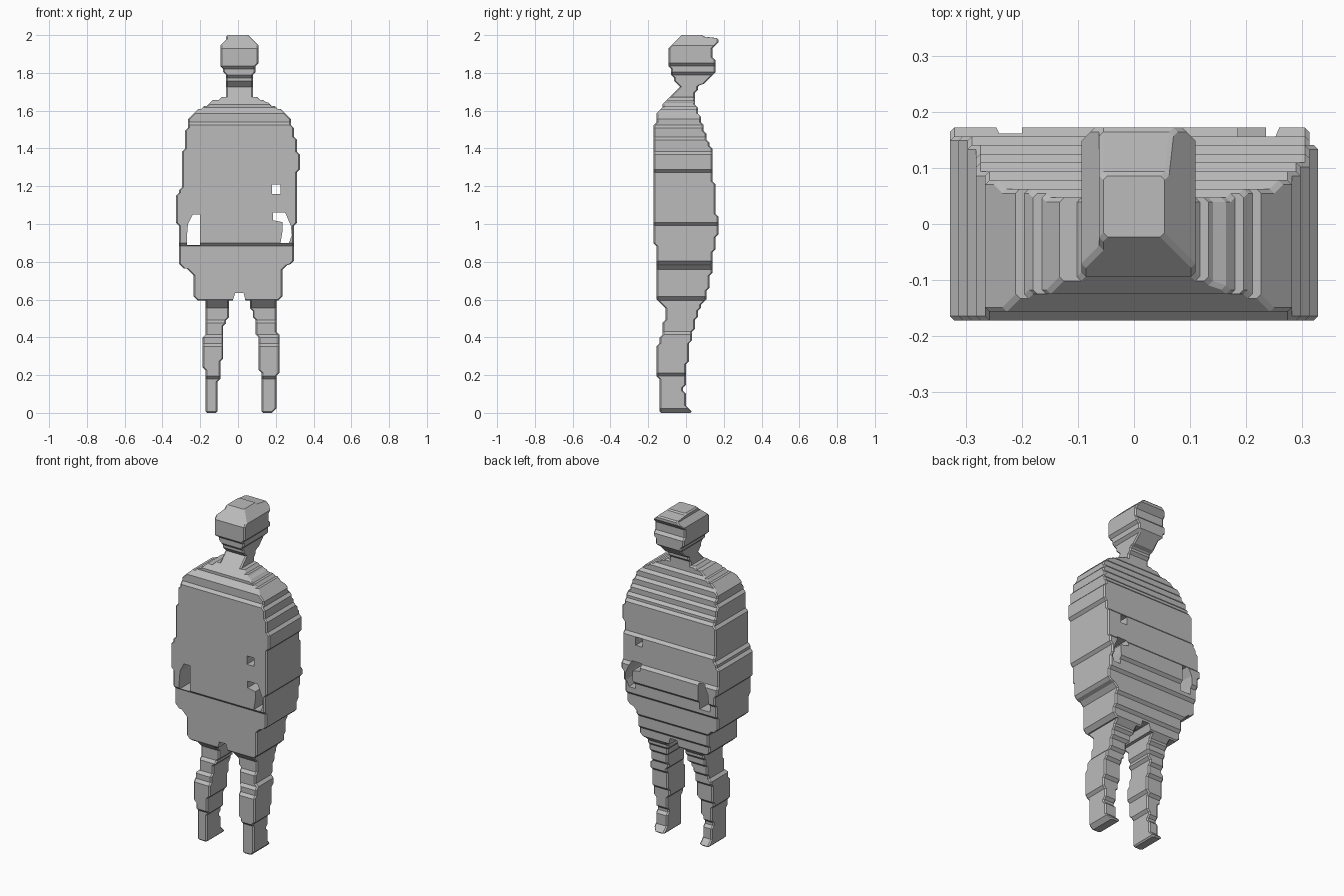
import bpy
import bmesh

old_cube = bpy.data.objects.get("Cube")
if old_cube:
    bpy.data.objects.remove(old_cube, do_unlink=True)

# One plain material for the whole figure
stone = bpy.data.materials.new("plain grey")
stone.use_nodes = True
grey = (0.5, 0.5, 0.5, 1)
stone.diffuse_color = grey
stone.node_tree.nodes["Principled BSDF"].inputs["Base Color"].default_value = grey

STEP = 2 / 128          # size of one stair step
HALF = STEP / 2

# Depth profile shared by all parts: height, front y, back y
DEPTH = [
    (0, -.14, .03), (.04, -.14, 0), (.13, -.14, -.01), (.17, -.145, -.005),
    (.23, -.155, .005), (.28, -.16, .01), (.36, -.15, .02), (.41, -.13, .035),
    (.49, -.115, .05), (.54, -.105, .07), (.565, -.12, .08), (.585, -.14, .095),
    (.6, -.16, .105), (.7, -.16, .125), (.78, -.16, .14), (.92, -.165, .155),
    (.94, -.165, .17), (1.03, -.165, .17), (1.05, -.165, .16),
    (1.2, -.165, .15), (1.29, -.17, .14), (1.4, -.17, .135), (1.5, -.17, .095),
    (1.55, -.16, .08), (1.6, -.145, .06), (1.63, -.12, .055), (1.655, -.1, .05),
    (1.675, -.08, .05), (1.695, -.055, .05), (1.72, -.035, .06),
    (1.74, -.045, .09), (1.76, -.065, .12), (1.805, -.08, .15),
    (1.86, -.1, .16), (1.88, -.1, .14), (1.925, -.09, .145),
    (1.95, -.075, .155), (1.965, -.06, .17), (1.98, -.04, .165), (1.99, -.025, .1),
]

# Width profiles: height, right x, left x
HEAD = [
    (1.64, -.065, .07), (1.77, -.06, .075), (1.8, -.075, .085), (1.84, -.09, .1),
    (1.89, -.1, .115), (1.93, -.1, .115), (1.965, -.08, .085), (2, -.05, .06),
]
TORSO = [
    (.595, -.2, .215), (.61, -.235, .235), (.74, -.24, .23), (.76, -.27, .235),
    (.78, -.3, .265), (.8, -.315, .29), (.94, -.315, .295), (1.06, -.325, .315),
    (1.16, -.32, .315), (1.2, -.3, .315), (1.35, -.295, .325), (1.5, -.275, .295),
    (1.58, -.25, .265), (1.605, -.21, .23), (1.635, -.16, .175),
    (1.655, -.12, .135), (1.67, -.08, .09),
]
RIGHT_LEG = [
    (0, -.175, -.11), (.13, -.175, -.105), (.2, -.175, -.1), (.29, -.185, -.085),
    (.39, -.185, -.075), (.41, -.175, -.075), (.48, -.17, -.07),
    (.5, -.175, -.05), (.62, -.18, -.045),
]
LEFT_LEG = [
    (0, .13, .195), (.13, .13, .2), (.2, .12, .21), (.24, .115, .22),
    (.3, .11, .22), (.39, .105, .215), (.49, .09, .2), (.53, .075, .2),
    (.62, .055, .2),
]

# Openings between arms and body, and between the legs: x, z
OPENINGS = [
    [(-.27, .89), (-.2, .89), (-.2, 1.05), (-.24, 1.05), (-.265, 1), (-.27, .94)],
    [(.18, 1.16), (.225, 1.16), (.225, 1.21), (.18, 1.21)],
    [(.225, .9), (.27, .9), (.285, .94), (.28, .99), (.25, 1.06), (.185, 1.06),
     (.185, 1.02), (.235, 1.01), (.235, .96)],
    [(-.035, .57), (.045, .57), (.03, .635), (-.015, .635)],
]


def sample(profile, z):
    """Interpolate a profile at height z."""
    for low, high in zip(profile, profile[1:]):
        if z <= high[0]:
            t = max(0, (z - low[0]) / (high[0] - low[0]))
            return [a + (b - a) * t for a, b in zip(low[1:], high[1:])]
    return list(profile[-1][1:])


def snap(value):
    return round(value / STEP) * STEP


def finish(name, bm):
    bmesh.ops.recalc_face_normals(bm, faces=bm.faces)
    mesh = bpy.data.meshes.new(name)
    bm.to_mesh(mesh)
    bm.free()
    mesh.materials.append(stone)
    obj = bpy.data.objects.new(name, mesh)
    bpy.context.collection.objects.link(obj)
    return obj


def stepped_part(name, widths):
    """Loft chamfered rectangles with stair steps of a fixed size."""
    first, last = round(widths[0][0] / STEP), round(widths[-1][0] / STEP)
    layers = []
    for k in range(first, last):
        z = (k + .5) * STEP
        layers.append((z, [snap(v) for v in sample(widths, z) + sample(DEPTH, z)]))

    inset = (HALF, -HALF, HALF, -HALF)
    z, box = layers[0]
    sections = [(z - HALF, [v + i for v, i in zip(box, inset)])]
    for (z, low), (_, high) in zip(layers, layers[1:]):
        if low == high:
            continue
        # each change of size is a chamfer, a ledge and a chamfer
        shift = [HALF * ((a > b + HALF) - (a < b - HALF)) for a, b in zip(low, high)]
        sections.append((z, low))
        sections.append((z + HALF, [a - s for a, s in zip(low, shift)]))
        upper = [b + s for b, s in zip(high, shift)]
        if max(abs(a - b) for a, b in zip(sections[-1][1], upper)) > HALF:
            sections.append((z + HALF, upper))
        sections.append((z + STEP, high))
    z, box = layers[-1]
    sections.append((z, box))
    sections.append((z + HALF, [v + i for v, i in zip(box, inset)]))

    bm = bmesh.new()
    rings = []
    for z, (x0, x1, y0, y1) in sections:
        if rings and z == rings[-1][0].co.z and abs(x0 - rings[-1][0].co.x + HALF) < 1e-5:
            continue
        c = HALF
        corners = [(x0 + c, y0), (x1 - c, y0), (x1, y0 + c), (x1, y1 - c),
                   (x1 - c, y1), (x0 + c, y1), (x0, y1 - c), (x0, y0 + c)]
        rings.append([bm.verts.new((x, y, z)) for x, y in corners])
    for a, b in zip(rings, rings[1:]):
        for i in range(len(a)):
            j = (i + 1) % len(a)
            bm.faces.new((a[i], a[j], b[j], b[i]))
    bm.faces.new(rings[0])
    bm.faces.new(rings[-1])
    bmesh.ops.remove_doubles(bm, verts=bm.verts, dist=1e-5)
    return finish(name, bm)


def cut_opening(obj, outline):
    """Cut an outline straight through from front to back."""
    bm = bmesh.new()
    face = bm.faces.new([bm.verts.new((x, -.5, z)) for x, z in outline])
    moved = bmesh.ops.extrude_face_region(bm, geom=[face])["geom"]
    bmesh.ops.translate(bm, vec=(0, 1, 0),
                        verts=[v for v in moved if isinstance(v, bmesh.types.BMVert)])
    cutter = finish("opening cutter", bm)
    cutter.hide_render = True
    mod = obj.modifiers.new("opening", 'BOOLEAN')
    mod.operation, mod.solver, mod.object = 'DIFFERENCE', 'EXACT', cutter
    graph = bpy.context.evaluated_depsgraph_get()
    obj_mesh = bpy.data.meshes.new_from_object(obj.evaluated_get(graph))
    obj.modifiers.clear()
    obj.data = obj_mesh
    bpy.data.objects.remove(cutter, do_unlink=True)


stepped_part("head", HEAD)
torso = stepped_part("torso", TORSO)
for opening in OPENINGS:
    cut_opening(torso, opening)
stepped_part("right_leg", RIGHT_LEG)
stepped_part("left_leg", LEFT_LEG)
